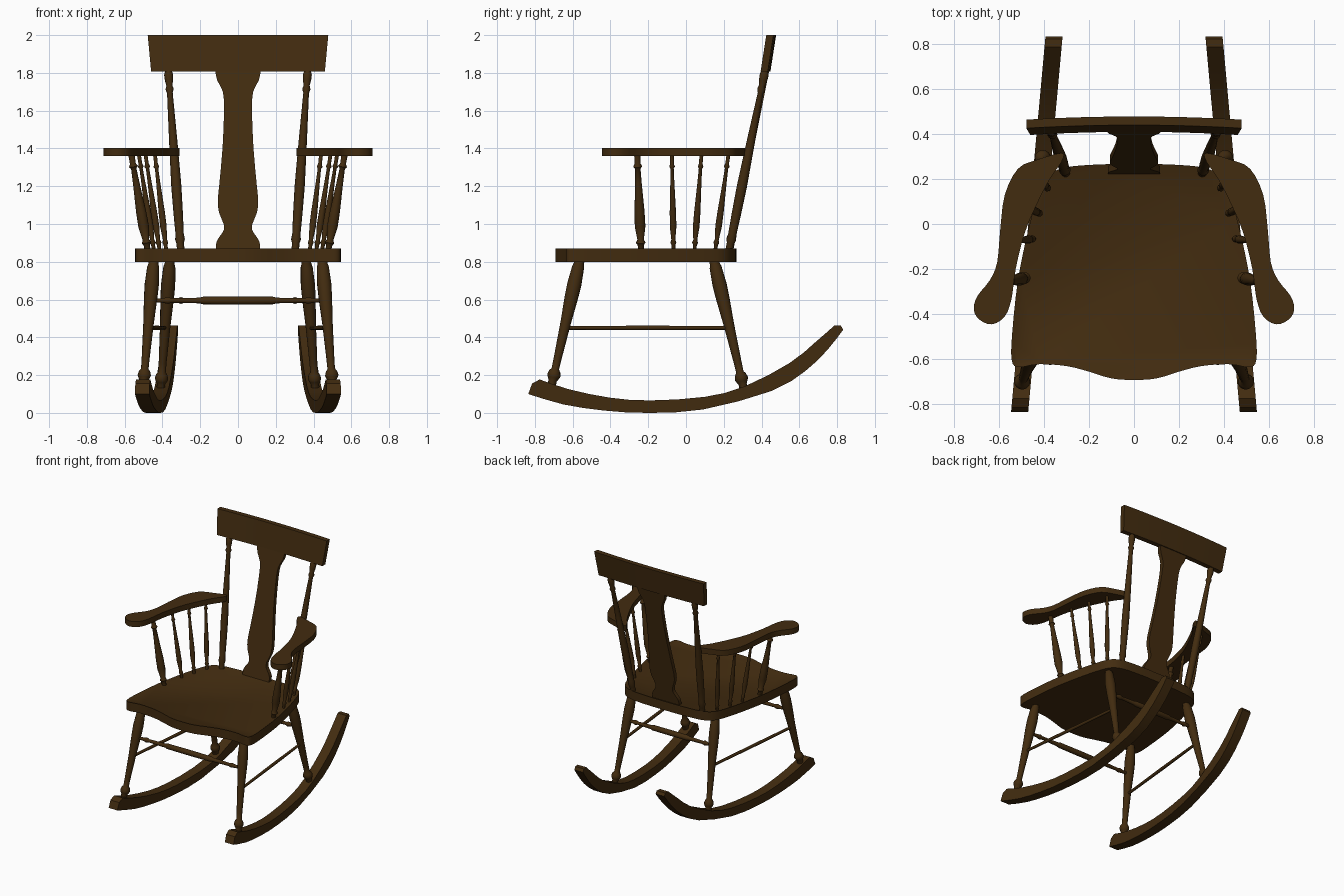
import bpy, bmesh, math
from mathutils import Vector

cube = bpy.data.objects.get("Cube")
if cube:
    bpy.data.objects.remove(cube, do_unlink=True)

wood = bpy.data.materials.new("dark_walnut")
wood.use_nodes = True
COLOR = (0.055, 0.025, 0.005, 1)
wood.diffuse_color = COLOR
bsdf = wood.node_tree.nodes["Principled BSDF"]
bsdf.inputs["Base Color"].default_value = COLOR
bsdf.inputs["Roughness"].default_value = 0.6


def finish(name, bm, angle=35):
    bmesh.ops.recalc_face_normals(bm, faces=bm.faces)
    mesh = bpy.data.meshes.new(name)
    bm.to_mesh(mesh)
    bm.free()
    mesh.materials.append(wood)
    mesh.shade_smooth()
    mesh.set_sharp_from_angle(angle=math.radians(angle))
    obj = bpy.data.objects.new(name, mesh)
    bpy.context.collection.objects.link(obj)
    return obj


def loft(rings):
    """Skin between closed rings of points and cap both ends."""
    bm = bmesh.new()
    loops = [[bm.verts.new(p) for p in ring] for ring in rings]
    n = len(loops[0])
    for a, b in zip(loops, loops[1:]):
        for i in range(n):
            j = (i + 1) % n
            bm.faces.new((a[i], a[j], b[j], b[i]))
    bm.faces.new(loops[0][::-1])
    cap = bm.faces.new(loops[-1])
    return bm, cap


def smooth(pts, steps=3, closed=True):
    """Catmull-Rom curve through 2D points."""
    n, out = len(pts), []
    for i in range(n if closed else n - 1):
        pick = [(i + k) % n if closed else min(max(i + k, 0), n - 1) for k in (-1, 0, 1, 2)]
        a, b, c, d = (Vector(pts[k]) for k in pick)
        for s in range(steps):
            t = s / steps
            out.append(0.5 * (2*b + (c - a)*t + (2*a - 5*b + 4*c - d)*t*t + (3*b - a - 3*c + d)*t**3))
    if not closed:
        out.append(Vector(pts[-1]))
    return out


def turned(name, start, end, profile, sides=14):
    """Lathe a (fraction, radius) profile along a line."""
    start, end = Vector(start), Vector(end)
    axis = end - start
    u = axis.orthogonal().normalized()
    v = axis.normalized().cross(u)
    angles = [2 * math.pi * k / sides for k in range(sides)]
    rings = [[start + axis*t + (u*math.cos(a) + v*math.sin(a))*r for a in angles]
             for t, r in profile]
    return finish(name, loft(rings)[0], 50)


# Seat: wavy front, tapering to a rounded back, shallow dished top
half = [(0, -.692), (.1, -.685), (.2, -.655), (.3, -.63), (.42, -.622), (.515, -.635),
        (.543, -.6), (.54, -.48), (.515, -.25), (.47, -.03), (.425, .13), (.385, .21),
        (.31, .25), (.16, .264), (0, .266)]
outline = smooth(half + [(-x, y) for x, y in half[-2:0:-1]])
bm, top = loft([[(p.x, p.y, z) for p in outline] for z in (.8, .87)])
bmesh.ops.inset_region(bm, faces=[top], thickness=.045)
bmesh.ops.inset_region(bm, faces=[top], thickness=.015, depth=-.008)
finish("seat", bm)

# Crest rail: gently bowed and leaning back
def crest_ring(width, y, z):
    xs = [width * k / 6 for k in range(-6, 7)]
    bow = lambda x: y + .014 * (1 - (x / width) ** 2)
    return [(x, bow(x), z) for x in xs] + [(x, bow(x) + .038, z) for x in xs[::-1]]

finish("crest_rail", loft([crest_ring(.46, .395, 1.808), crest_ring(.478, .425, 2)])[0])

# Back splat: vase-shaped board following the lean of the back
edge = smooth([(.115, .865), (.115, .9), (.1, .93), (.076, .965), (.076, 1.0), (.1, 1.06),
               (.107, 1.12), (.1, 1.2), (.082, 1.4), (.074, 1.6), (.08, 1.7), (.11, 1.76),
               (.12, 1.81)], 2, False)
shape = list(edge) + [Vector((-p.x, p.y)) for p in edge[::-1]]
finish("back_splat", loft([[(p.x, .222 + (p.y - .87) * .2 + d, p.y) for p in shape]
                           for d in (0, .03)])[0])

# Turning profiles
LEG = [(0, .026), (.04, .026), (.07, .032), (.2, .038), (.3, .036), (.5, .028), (.78, .021),
       (.85, .02), (.87, .03), (.9, .036), (.92, .03), (.94, .022), (1, .024)]
POST = [(0, .02), (.04, .02), (.06, .026), (.09, .022), (.2, .025), (.35, .027), (.6, .022),
        (.86, .015), (.88, .022), (.9, .016), (.93, .022), (.96, .024), (.98, .017), (1, .017)]
SPINDLE = [(0, .55), (.06, .6), (.08, .9), (.11, .6), (.25, 1), (.4, .95), (.7, .62),
           (.85, .5), (.87, .85), (.9, .55), (1, .6)]
CROSS = [(0, .01), (.07, .012), (.1, .018), (.12, .012), (.28, .015), (.3, .02), (.5, .021),
         (.7, .02), (.72, .015), (.88, .012), (.9, .018), (.93, .012), (1, .01)]

# Rocker side profile (y, z)
lower = smooth([(-.835, .1), (-.65, .045), (-.43, .012), (-.2, 0), (.09, .018), (.45, .115),
                (.63, .22), (.75, .335), (.832, .44)], 2, False)
upper = smooth([(.785, .462), (.68, .37), (.55, .265), (.31, .14), (.1, .085), (-.19, .066),
                (-.4, .08), (-.62, .125), (-.775, .177)], 2, False)
rocker = lower + [Vector((.82, .462))] + upper + [Vector((-.815, .155))]

# Arm outline: narrow back, broad curved body, paddle-shaped hand rest
arm = smooth([(.32, .315), (.43, .285), (.515, .245), (.573, .13), (.593, -.02), (.607, -.17),
              (.64, -.25), (.695, -.32), (.711, -.38), (.685, -.425), (.63, -.445),
              (.573, -.41), (.543, -.33), (.525, -.2), (.485, -.04), (.43, .09), (.373, .2),
              (.322, .275)])

for s, side in ((1, "left"), (-1, "right")):
    # Rockers splay outward toward the front
    finish(side + "_rocker", loft([[(s * (.431 - .0916 * p.x + d), p.x, p.y) for p in rocker]
                                   for d in (-.038, .038)])[0])
    # Legs and side stretcher
    turned(side + "_front_leg", (s*.445, -.56, .82), (s*.502, -.715, .13), LEG)
    turned(side + "_back_leg", (s*.36, .145, .82), (s*.41, .31, .11), LEG)
    turned(side + "_side_stretcher", (s*.476, -.635, .45), (s*.387, .23, .45),
           [(0, .01), (.5, .012), (1, .01)], 10)
    # Back post
    turned(side + "_back_post", (s*.303, .228, .86), (s*.37, .422, 1.83), POST)
    # Arm
    finish(side + "_arm", loft([[(s * p.x, p.y, z) for p in arm] for z in (1.36, 1.403)])[0])
    # Arm spindles, the front one stouter
    for i, (xb, yb, xt, yt, r) in enumerate([(.478, -.238, .565, -.258, .029),
                                             (.445, -.066, .525, -.075, .018),
                                             (.415, .045, .49, .082, .018),
                                             (.38, .155, .44, .225, .018)]):
        turned(f"{side}_arm_spindle_{i + 1}", (s*xb, yb, .86), (s*xt, yt, 1.37),
               [(t, k * r) for t, k in SPINDLE], 12)

# Cross stretchers between the leg pairs
turned("front_stretcher", (-.463, -.608, .595), (.463, -.608, .595), CROSS)
turned("back_stretcher", (-.376, .196, .595), (.376, .196, .595), CROSS)
